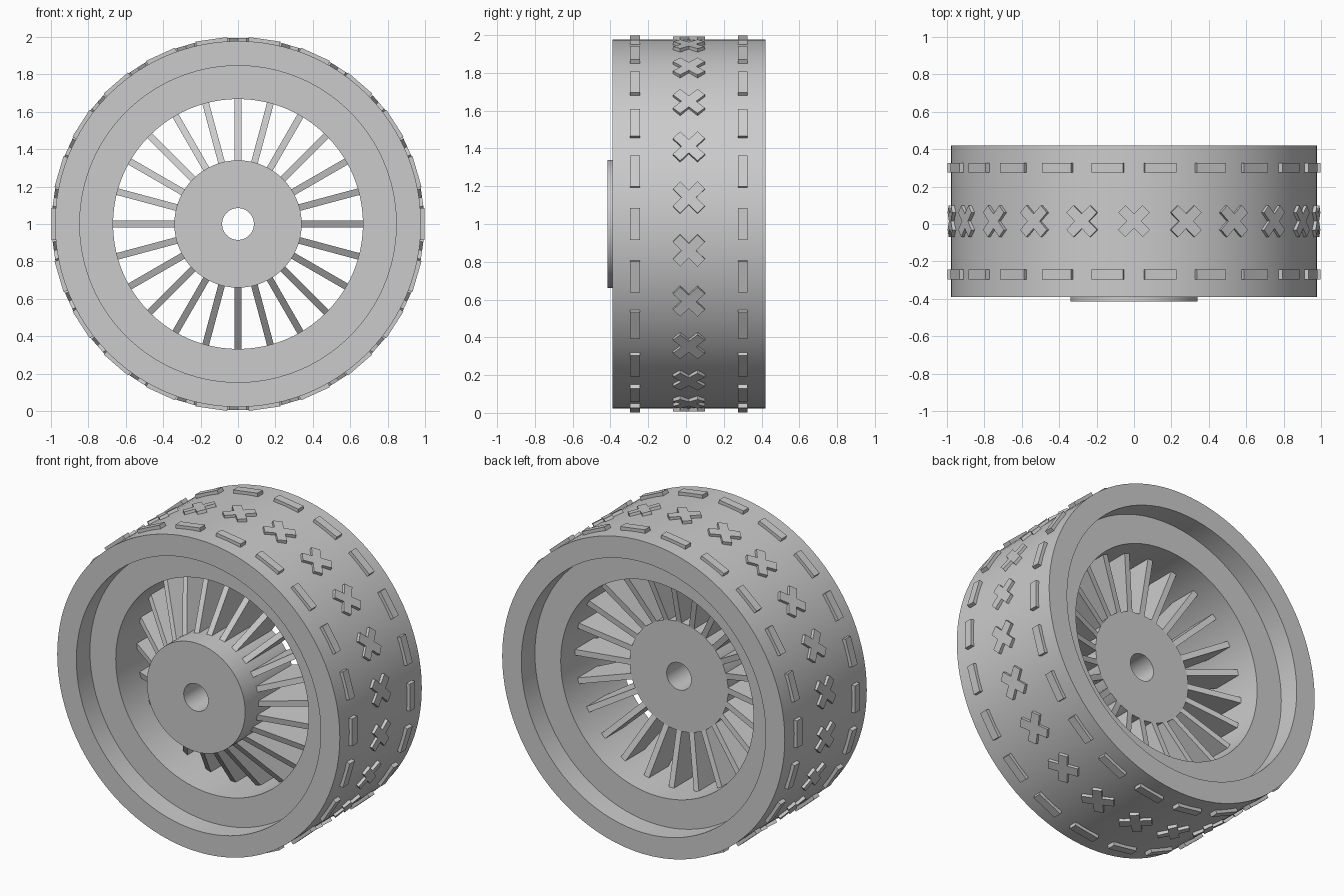
import bpy, bmesh, math
from mathutils import Matrix, Vector

cube = bpy.data.objects.get("Cube")
if cube:
    bpy.data.objects.remove(cube, do_unlink=True)

grey = bpy.data.materials.new("plain_grey")
grey.use_nodes = True
colour = (0.6, 0.6, 0.6, 1.0)
grey.diffuse_color = colour
grey.node_tree.nodes["Principled BSDF"].inputs["Base Color"].default_value = colour

MID = 0.015                                   # middle of the tyre width
AXLE = Matrix.Translation((0, 0, 1))


def finish(name, bm, smooth=False):
    bmesh.ops.recalc_face_normals(bm, faces=bm.faces)
    mesh = bpy.data.meshes.new(name)
    bm.to_mesh(mesh)
    bm.free()
    mesh.materials.append(grey)
    obj = bpy.data.objects.new(name, mesh)
    obj.matrix_world = AXLE
    bpy.context.collection.objects.link(obj)
    if smooth:
        bpy.ops.object.select_all(action="DESELECT")
        obj.select_set(True)
        bpy.context.view_layer.objects.active = obj
        bpy.ops.object.shade_smooth_by_angle(angle=math.radians(30))
    return obj


def ring(name, inner, outer, front, back, steps=96):
    """Thick ring with a square section, spun about the axle."""
    bm = bmesh.new()
    corners = [(inner, front), (outer, front), (outer, back), (inner, back)]
    loops = []
    for i in range(steps):
        a = math.tau * i / steps
        loops.append([bm.verts.new((r * math.sin(a), y, r * math.cos(a))) for r, y in corners])
    for i in range(steps):
        p, q = loops[i], loops[(i + 1) % steps]
        for j in range(4):
            k = (j + 1) % 4
            bm.faces.new((p[j], p[k], q[k], q[j]))
    return finish(name, bm, smooth=True)


def turn(angle):
    return Matrix.Rotation(angle, 4, "Y")


def add_block(bm, length, width, low, high, y, angle, twist=0):
    """Tread block lying on the tyre at the given angle round the axle."""
    place = (turn(angle) @ Matrix.Translation((0, y, (low + high) / 2))
             @ Matrix.Rotation(twist, 4, "Z")
             @ Matrix.Diagonal((length, width, high - low, 1)))
    bmesh.ops.create_cube(bm, size=1, matrix=place)


# Tyre, rim and hub
ring("tyre", 0.845, 0.977, -0.39, 0.42)
ring("rim", 0.667, 0.85, -0.255, 0.285)
ring("hub", 0.085, 0.34, -0.415, 0.07, 64)

# Dished spokes, deeper at the hub than at the rim
SPOKES = 24
section = [(0.33, -0.29), (0.675, -0.04), (0.675, 0.146), (0.33, 0.068)]
bm = bmesh.new()
for i in range(SPOKES):
    m = turn(math.tau * i / SPOKES)
    sides = [[bm.verts.new(m @ Vector((x, y, r))) for r, y in section] for x in (-0.018, 0.018)]
    bm.faces.new(sides[0])
    bm.faces.new(sides[1])
    for j in range(4):
        k = (j + 1) % 4
        bm.faces.new((sides[0][j], sides[0][k], sides[1][k], sides[1][j]))
finish("spokes", bm)

# Tread: bars along both shoulders
BLOCKS = 22
STEP = math.tau / BLOCKS
for name, offset in (("front_tread_bars", -0.285), ("back_tread_bars", 0.285)):
    bm = bmesh.new()
    for i in range(BLOCKS):
        add_block(bm, 0.17, 0.052, 0.95, 0.996, MID + offset, (i + 0.5) * STEP)
    finish(name, bm)

# Tread: cross-shaped blocks round the middle, each a single outline raised from the tyre
HALF, ARM = 0.0925, 0.0275
bm = bmesh.new()
for i in range(BLOCKS):
    place = turn(i * STEP) @ Matrix.Translation((0, MID, 0)) @ Matrix.Rotation(math.pi / 4, 4, "Z")
    outline = []
    for q in range(4):
        spin = Matrix.Rotation(q * math.pi / 2, 4, "Z")
        outline += [spin @ Vector(p) for p in ((HALF, -ARM, 0), (HALF, ARM, 0), (ARM, ARM, 0))]
    top, base = [[bm.verts.new(place @ (p + Vector((0, 0, h)))) for p in outline] for h in (0.993, 0.95)]
    bm.faces.new(top)
    bm.faces.new(base)
    for j in range(len(top)):
        k = (j + 1) % len(top)
        bm.faces.new((top[j], top[k], base[k], base[j]))
finish("tread_crosses", bm)
